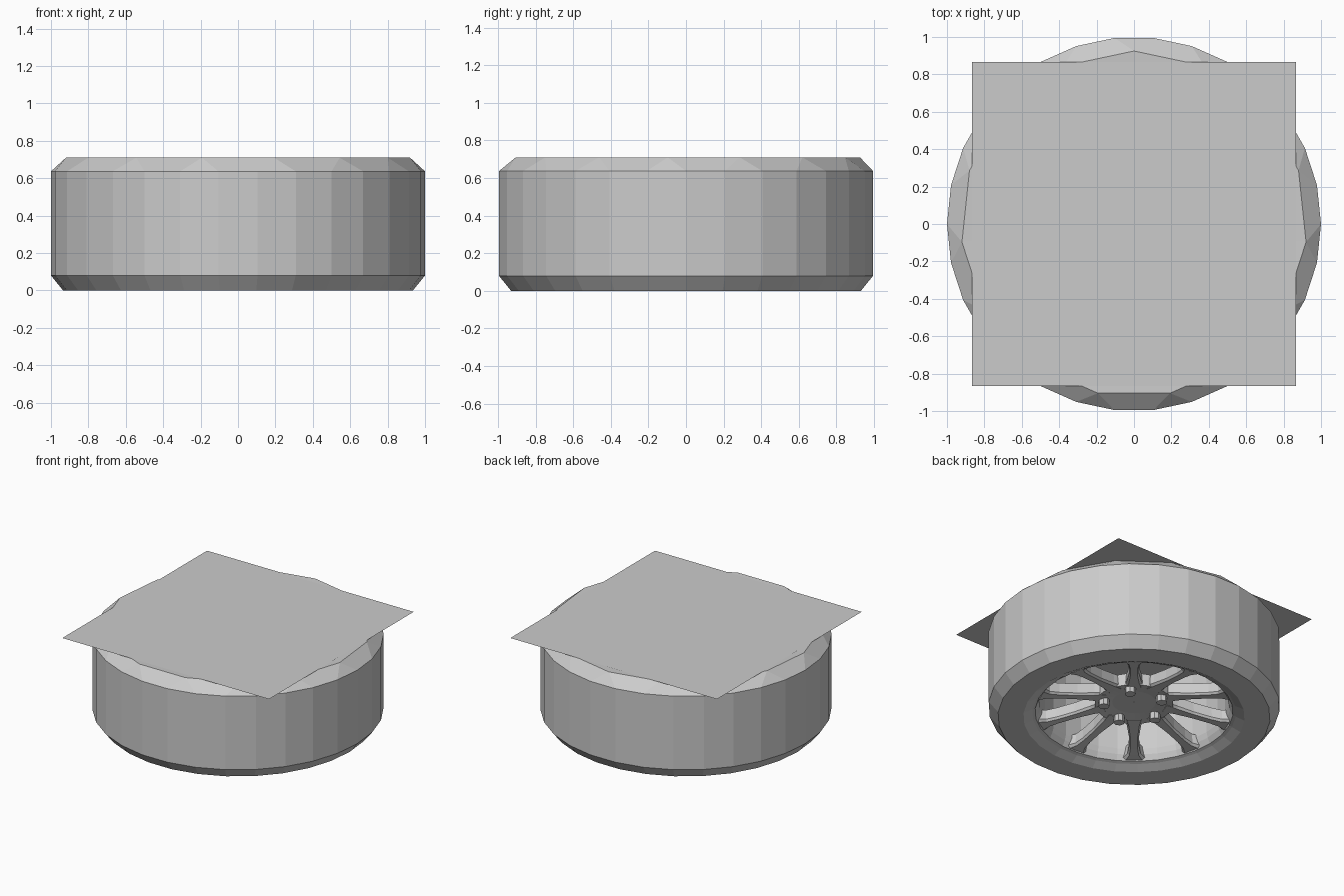
import bpy, bmesh
from math import cos, sin, radians, pi

if "Cube" in bpy.data.objects:
    bpy.data.objects.remove(bpy.data.objects["Cube"])


def finish(name, bm):
    bmesh.ops.recalc_face_normals(bm, faces=bm.faces)
    me = bpy.data.meshes.new(name)
    bm.to_mesh(me)
    bm.free()
    ob = bpy.data.objects.new(name, me)
    bpy.context.collection.objects.link(ob)
    return ob


def ring(bm, r, z, n, start=0.0):
    return [bm.verts.new((r * cos(start + 2 * pi * i / n),
                          r * sin(start + 2 * pi * i / n), z)) for i in range(n)]


def bridge(bm, a, b):
    n = len(a)
    for i in range(n):
        j = (i + 1) % n
        bm.faces.new((a[i], a[j], b[j], b[i]))


def lathe(name, profile, n, closed=False):
    bm = bmesh.new()
    rings = [ring(bm, r, z, n) for r, z in profile]
    for a, b in zip(rings, rings[1:]):
        bridge(bm, a, b)
    if closed:
        bridge(bm, rings[-1], rings[0])
    return finish(name, bm)


# Tyre: 30-sided tread, coarser 15-sided shoulder on the upper side
bm = bmesh.new()
N = 30
lower = [ring(bm, r, z, N) for r, z in
         ((0.70, 0.03), (0.76, 0.0), (0.935, 0.0), (1.0, 0.08), (1.0, 0.637))]
for a, b in zip(lower, lower[1:]):
    bridge(bm, a, b)
tread = lower[-1]
shoulder = ring(bm, 0.925, 0.71, 15, radians(-6))
lip = ring(bm, 0.70, 0.70, 15, radians(-6))
for i in range(15):
    k = (i + 1) % 15
    bm.faces.new((tread[2 * i - 1], tread[2 * i], shoulder[i]))
    bm.faces.new((tread[2 * i], tread[(2 * i + 1) % N], shoulder[k], shoulder[i]))
bridge(bm, shoulder, lip)
finish("tyre", bm)

# Rim barrel with a stepped outer flange
lathe("rim_barrel", [(0.71, 0.03), (0.68, 0.04), (0.66, 0.08), (0.65, 0.12),
                     (0.65, 0.62), (0.70, 0.70)], 30)

# Hub disc, dished in from the outer face
lathe("hub", [(0.005, 0.115), (0.15, 0.115), (0.27, 0.10), (0.27, 0.19), (0.005, 0.19)],
      30, closed=True)

# Ten spokes that flare at the hub and at the rim
bm = bmesh.new()
sections = ((0.22, 0.068, 0.103), (0.30, 0.050, 0.096), (0.42, 0.036, 0.080),
            (0.55, 0.036, 0.062), (0.62, 0.046, 0.052), (0.67, 0.080, 0.045))
for s in range(10):
    t = radians(14 + 36 * s)
    loops = []
    for r, w, z in sections:
        pts = ((-w, z + 0.015), (-w * 0.7, z), (w * 0.7, z), (w, z + 0.015),
               (w * 0.9, z + 0.09), (-w * 0.9, z + 0.09))
        loops.append([bm.verts.new((r * cos(t) - p * sin(t), r * sin(t) + p * cos(t), q))
                      for p, q in pts])
    for a, b in zip(loops, loops[1:]):
        bridge(bm, a, b)
    bm.faces.new(loops[0])
    bm.faces.new(loops[-1])
finish("spokes", bm)

# Five wheel nuts
for i in range(5):
    t = radians(43 + 72 * i)
    bpy.ops.mesh.primitive_cylinder_add(vertices=8, radius=0.038, depth=0.10,
                                        location=(0.21 * cos(t), 0.21 * sin(t), 0.11))
    bpy.context.object.name = "wheel_nut_%d" % (i + 1)

# Square sheet covering the inner side
bpy.ops.mesh.primitive_plane_add(size=1.732, location=(0, 0, 0.712))
bpy.context.object.name = "back_sheet"
